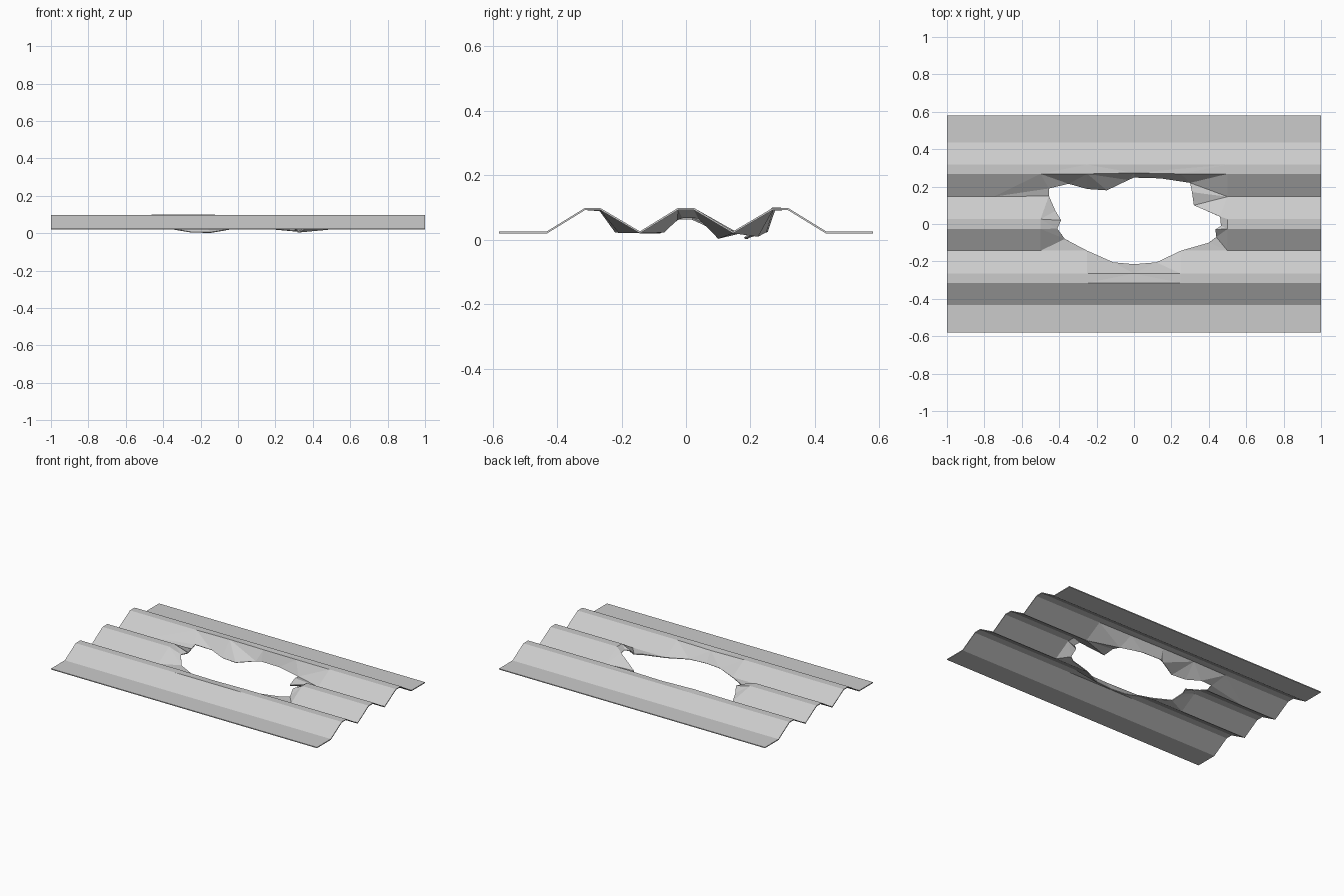
import bpy, bmesh
from mathutils import Vector
from mathutils.geometry import delaunay_2d_cdt, intersect_point_line

if "Cube" in bpy.data.objects:
    bpy.data.objects.remove(bpy.data.objects["Cube"])

LOW, HIGH = 0.026, 0.098
# corrugation cross-section (y, z)
profile = [(-0.58, LOW), (-0.432, LOW), (-0.315, HIGH), (-0.265, HIGH), (-0.143, LOW), (-0.026, HIGH),
           (0.026, HIGH), (0.146, LOW), (0.268, HIGH), (0.318, HIGH), (0.435, LOW), (0.58, LOW)]


def height(y):
    for (y0, z0), (y1, z1) in zip(profile, profile[1:]):
        if y <= y1 + 1e-5:
            return z0 + (z1 - z0) * (y - y0) / (y1 - y0)
    return LOW


# torn rim of the hole with its bent heights
rim = [(-0.455, 0.19, 0.042), (-0.35, 0.215, 0.024), (-0.25, 0.187, 0.007), (-0.145, 0.18, 0.006),
       (-0.03, 0.235, 0.024), (0.0, 0.248, 0.026), (0.14, 0.244, 0.026), (0.30, 0.22, 0.014), (0.31, 0.17, 0.026),
       (0.32, 0.10, 0.009), (0.46, 0.04, 0.072), (0.465, -0.01, 0.072), (0.435, -0.03, 0.066),
       (0.44, -0.07, 0.028), (0.40, -0.10, 0.026), (0.25, -0.143, 0.026), (0.12, -0.205, 0.026),
       (0.0, -0.215, 0.026), (-0.11, -0.205, 0.026), (-0.25, -0.143, 0.026), (-0.37, -0.08, 0.026),
       (-0.41, -0.025, 0.068), (-0.39, 0.02, 0.068), (-0.42, 0.07, 0.045), (-0.455, 0.15, 0.028)]

points, edges = [], []


def point(x, y, z=None):
    z = height(y) if z is None else z
    for i, p in enumerate(points):
        if abs(p[0] - x) < 1e-5 and abs(p[1] - y) < 1e-5:
            return i
    points.append(Vector((x, y, z)))
    return len(points) - 1


def path(*pts, closed=False):
    ids = [point(*p) for p in pts]
    edges.extend(zip(ids, ids[1:]))
    if closed:
        edges.append((ids[-1], ids[0]))


path(*rim, closed=True)

# full-length creases, including the dented ridge beside the hole
for y in (-0.58, -0.432, 0.435, 0.58):
    path((-1, y), (1, y))
path((-1, -0.315), (-0.25, -0.315), (0.25, -0.315), (1, -0.315))
path((-1, -0.265), (-0.25, -0.265), (0, -0.265, 0.094), (0.25, -0.265), (1, -0.265))
path((-1, 0.318), (-0.5, 0.318), (-0.25, 0.318), (0.5, 0.318), (1, 0.318))
path((-1, 0.268), (-0.5, 0.268), (-0.25, 0.268, 0.101), (0, 0.273, 0.096),
     (0.25, 0.268), (0.5, 0.268), (1, 0.268))

# creases broken by the hole
for y, left, right in ((-0.143, 19, 15), (-0.026, 21, 12), (0.026, 22, 10)):
    path((-1, y), (-0.5, y), rim[left])
    path(rim[right], (0.5, y), (1, y))
path((-1, 0.146), (-0.75, 0.146), rim[0])
path((1, 0.146), (0.5, 0.146), rim[9])

# extra folds in the bent flaps
path((0.5, 0.146), rim[7])
path((0.5, 0.146), rim[8])
path((0.5, -0.143), rim[13])
path((-0.5, -0.143), rim[20])
path((-0.5, -0.026), rim[20])
path((-0.25, -0.265), rim[19])
path((0.25, -0.265), rim[15])
path((-0.75, 0.146), rim[24])
path((-0.5, 0.268), rim[0])
path((0.5, 0.268), rim[7])

# sheet ends
for x in (-1, 1):
    path(*[(x, y) for y, z in profile])

co, _, faces, orig, _, _ = delaunay_2d_cdt([p.xy for p in points], edges, [], 0, 1e-5)


def in_hole(x, y):
    inside = False
    for a, b in zip(rim, rim[1:] + rim[:1]):
        if (a[1] > y) != (b[1] > y) and x < a[0] + (y - a[1]) * (b[0] - a[0]) / (b[1] - a[1]):
            inside = not inside
    return inside


# triangulated sheet with the hole left out
bm = bmesh.new()
verts = [bm.verts.new((c.x, c.y, points[o[0]].z if o else height(c.y))) for c, o in zip(co, orig)]
for f in faces:
    c = sum((co[i] for i in f), Vector((0, 0))) / len(f)
    if not in_hole(c.x, c.y):
        bm.faces.new([verts[i] for i in f])
bmesh.ops.delete(bm, geom=[v for v in bm.verts if not v.link_faces], context='VERTS')
for f in bm.faces:
    f.normal_update()
    if f.normal.z < 0:
        f.normal_flip()
bmesh.ops.dissolve_limit(bm, angle_limit=0.005, verts=bm.verts[:], edges=bm.edges[:])
mesh = bpy.data.meshes.new("torn_corrugated_sheet")
bm.to_mesh(mesh)
bm.free()
sheet = bpy.data.objects.new("torn_corrugated_sheet", mesh)
bpy.context.collection.objects.link(sheet)

# thin metal thickness
solid = sheet.modifiers.new("thickness", 'SOLIDIFY')
solid.thickness = 0.006
solid.offset = -1
